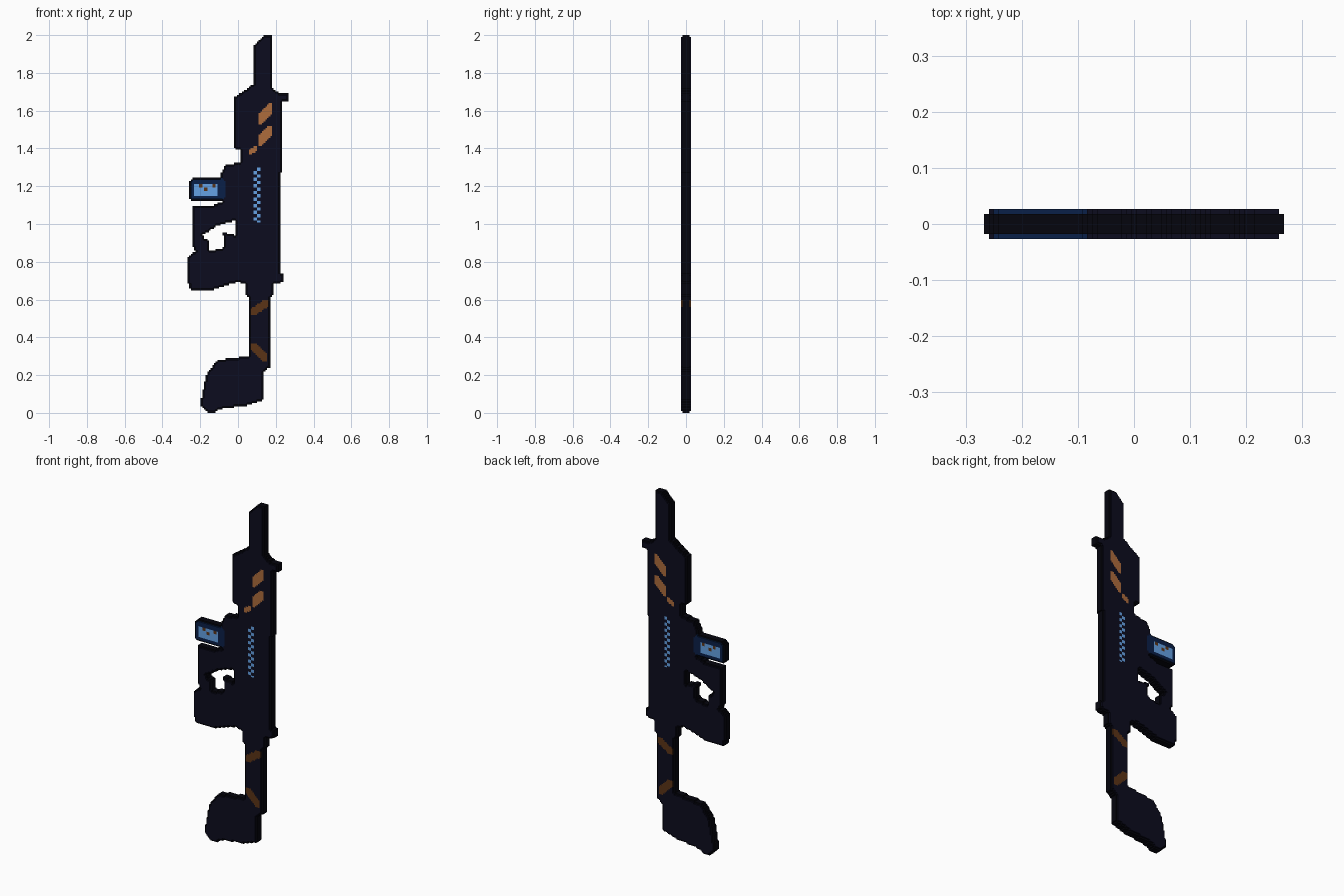
import bpy
import bmesh

old = bpy.data.objects.get("Cube")
if old:
    bpy.data.objects.remove(old)

COLS, ROWS = 61, 228
CELL = 2 / ROWS          # edge length of one block
SIDES = [(1, 0), (-1, 0), (0, 1), (0, -1)]


def material(name, red, green, blue):
    m = bpy.data.materials.new(name)
    m.use_nodes = True
    m.diffuse_color = (red, green, blue, 1)
    m.node_tree.nodes["Principled BSDF"].inputs["Base Color"].default_value = m.diffuse_color
    return m


MATS = [
    material("outline black", .0015, .0015, .004),
    material("dark navy", .0035, .0035, .013),
    material("deep blue", .003, .014, .065),
    material("light blue", .13, .36, .78),
    material("copper", .42, .15, .045),
    material("dark brown", .105, .034, .008),
]
BLACK, NAVY, DEEP, LIGHT, COPPER, BROWN = range(len(MATS))


# Each shape is a test on a point (x, z) in hundredths of a unit
def box(left, bottom, right, top, chamfer=0):
    def test(x, z):
        to_side, to_end = min(x - left, right - x), min(z - bottom, top - z)
        return to_side > 0 and to_end > 0 and to_side + to_end > chamfer
    return test


def outline(*poly):
    def test(x, z):
        hit = False
        for (ax, az), (bx, bz) in zip(poly, poly[1:] + poly[:1]):
            if (az > z) != (bz > z) and x < ax + (z - az) * (bx - ax) / (bz - az):
                hit = not hit
        return hit
    return test


def slash(cx, cz, width, height, slope):
    def test(x, z):
        dx, dz = x - cx, z - cz
        return (abs(dx) < width and abs(dz) < height
                and abs(dz - slope * dx) < height * 0.65)
    return test


# Silhouette of each part
sight = [box(-26, 112, -7, 124.5, 2)]
barrel = [outline((8.7, 170), (8.7, 195), (15, 200.5), (17.7, 200.5), (17.7, 170))]
handguard = [
    outline((-2, 140), (-2, 167), (8, 174), (17, 173), (23.5, 168),
            (23.5, 127), (1, 127), (1, 139)),
    box(22, 165, 27, 169),
]
receiver = [
    box(1, 68, 22.5, 135),
    box(21, 69, 24.5, 74),
    box(4, 61, 19, 70, 2),
    outline((2, 133), (-7, 131), (-10, 124), (-8, 112), (-13, 110),
            (-24, 110), (-24, 88), (-22, 85), (2, 85)),
]
grip = [outline((-27, 82), (-27, 70), (-25, 65), (-14, 65), (2, 70), (2, 86), (-22, 86))]
stock_tube = [box(6, 24, 17, 65)]
shoulder_stock = [
    outline((17, 25), (14, 22), (14, 7), (5, 4), (-10, 2), (-12, 0), (-16, 0),
            (-20, 4), (-17, 20), (-11, 28), (6, 30), (17, 30)),
]
trigger_hole = outline((-19, 94), (-11, 99), (-1, 102), (-1, 94), (-9, 96),
                       (-7, 92), (-8, 87), (-15, 86), (-15, 90))
PARTS = dict(sight=sight, barrel=barrel, handguard=handguard, receiver=receiver,
             grip=grip, stock_tube=stock_tube, shoulder_stock=shoulder_stock)

# Painted marks
lens = box(-23.5, 114.5, -11, 121)
lens_specks = [slash(x, z, 1, 1, 0) for x, z in ((-20, 120), (-17, 118.5), (-13, 120))]
copper_marks = [slash(14.5, 158.3, 3.5, 5.3, 1), slash(14.5, 146.8, 3.5, 5.3, 1),
                slash(7.8, 139, 2.2, 2.2, .5)]
brown_marks = [slash(11.5, 55.8, 4.5, 4, .7), slash(11, 32.2, 4, 5, -1)]
chequer = box(8.4, 101, 12, 129.5)


def centre(i, j):
    return (i + 0.5 - COLS / 2) * CELL * 100, (j + 0.5) * CELL * 100


def part_at(x, z):
    if trigger_hole(x, z):
        return None
    return next((n for n, shapes in PARTS.items() if any(s(x, z) for s in shapes)), None)


def colour(i, j, part):
    x, z = centre(i, j)
    if any(s(x, z) for s in copper_marks):
        return COPPER
    if any(s(x, z) for s in brown_marks + lens_specks):
        return BROWN
    if lens(x, z) or chequer(x, z) and (i // 2 + j // 2) % 2 == 0:
        return LIGHT
    return DEEP if part == "sight" else NAVY


# Fill the silhouettes with blocks; the rim is thinner than the rest
owner = {}
for i in range(COLS):
    for j in range(ROWS):
        part = part_at(*centre(i, j))
        if part:
            owner[i, j] = part
depth = {(i, j): 3 if all((i + a, j + b) in owner for a, b in SIDES) else 2
         for i, j in owner}


def build(part):
    bm = bmesh.new()
    cache = {}

    def vert(x, y, z):
        key = (x, y, z)
        if key not in cache:
            cache[key] = bm.verts.new(((x - COLS / 2) * CELL, y * CELL, z * CELL))
        return cache[key]

    def quad(mat, *points):
        bm.faces.new([vert(*p) for p in points]).material_index = mat

    for (i, j), name in owner.items():
        if name != part:
            continue
        h = depth[i, j]
        mat = colour(i, j, part) if h == 3 else BLACK
        # Front and back
        ring = [(i, j), (i + 1, j), (i + 1, j + 1), (i, j + 1)]
        quad(mat, *[(x, -h, z) for x, z in ring])
        quad(mat, *[(x, h, z) for x, z in reversed(ring)])
        # Exposed sides
        for a, b in SIDES:
            n = depth.get((i + a, j + b), 0)
            if n >= h:
                continue
            cx, cz = i + 0.5 + a / 2, j + 0.5 + b / 2
            p, q = (cx - b / 2, cz + a / 2), (cx + b / 2, cz - a / 2)
            for lo, hi in ([(-h, -n), (n, h)] if n else [(-h, h)]):
                quad(mat, (p[0], lo, p[1]), (q[0], lo, q[1]),
                     (q[0], hi, q[1]), (p[0], hi, p[1]))

    mesh = bpy.data.meshes.new(part)
    bm.to_mesh(mesh)
    bm.free()
    for m in MATS:
        mesh.materials.append(m)
    bpy.context.collection.objects.link(bpy.data.objects.new(part, mesh))


for part in PARTS:
    build(part)
